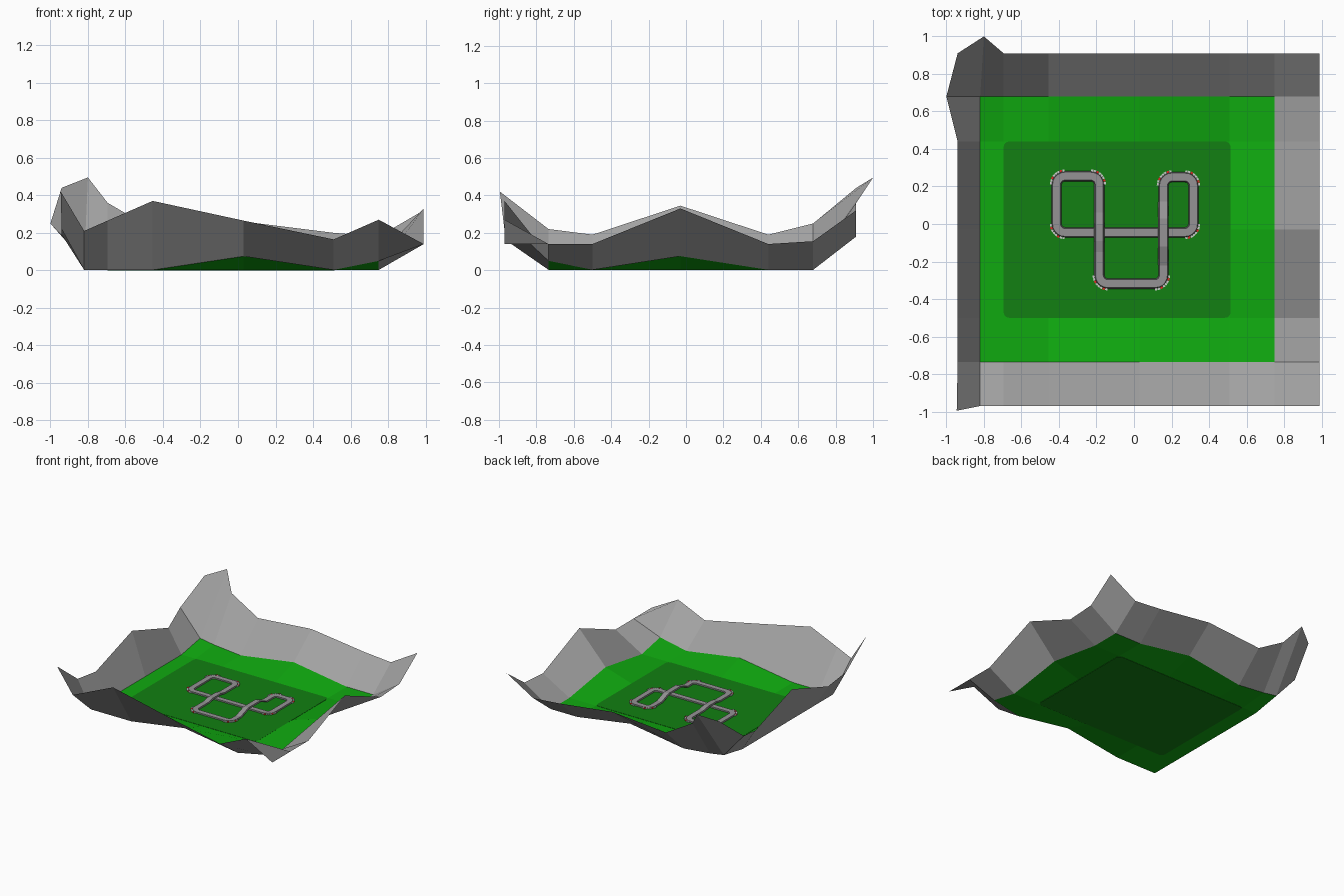
import bpy, bmesh, math
from mathutils import Vector

if "Cube" in bpy.data.objects:
    bpy.data.objects.remove(bpy.data.objects["Cube"])


def material(name, rgb):
    m = bpy.data.materials.new(name)
    m.diffuse_color = (*rgb, 1)
    m.use_nodes = True
    m.node_tree.nodes["Principled BSDF"].inputs["Base Color"].default_value = m.diffuse_color
    return m


ROCK = material("rock grey", (0.36, 0.36, 0.36))
GRASS = material("bright grass", (0.005, 0.40, 0.005))
INFIELD = material("dark grass", (0.006, 0.215, 0.006))
ROAD = material("road grey", (0.30, 0.29, 0.30))
EDGE = material("road edge", (0.12, 0.12, 0.12))
WHITE = material("kerb white", (0.60, 0.60, 0.60))
RED = material("kerb red", (0.75, 0.02, 0.02))


def finish(bm, name, mats, fix_normals=True):
    if fix_normals:
        bmesh.ops.recalc_face_normals(bm, faces=bm.faces)
    me = bpy.data.meshes.new(name)
    bm.to_mesh(me)
    bm.free()
    for m in mats:
        me.materials.append(m)
    ob = bpy.data.objects.new(name, me)
    bpy.context.collection.objects.link(ob)
    return ob


# Terrain height grid: outer ring of cells is the rock rim, the rest is grass
XS = [-.94, -.82, -.695, -.455, .03, .51, .75, .99]
YS = [-.97, -.735, -.5, -.03, .44, .68, .91]
HEIGHTS = [
    [.42, .21, .265, .37, .265, .165, .27, .14],
    [.22, 0, 0, 0, .075, 0, .05, .14],
    [.19, 0, 0, 0, 0, 0, 0, .14],
    [.345, 0, 0, 0, 0, 0, .075, .33],
    [.19, 0, 0, 0, 0, 0, 0, .14],
    [.25, .045, .025, 0, .075, 0, 0, .155],
    [.44, .495, .36, .22, .26, .20, .18, .32],
]
MOVED = {(0, 0): (-.945, -.995), (5, 0): (-1.0, .68), (6, 1): (-.80, 1.0)}


def terrain(name, want_rim, mat):
    bm = bmesh.new()
    verts = {}

    def vert(j, i):
        if (j, i) not in verts:
            x, y = MOVED.get((j, i), (XS[i], YS[j]))
            verts[j, i] = bm.verts.new((x, y, max(HEIGHTS[j][i], .002)))
        return verts[j, i]

    for j in range(len(YS) - 1):
        for i in range(len(XS) - 1):
            rim = j in (0, len(YS) - 2) or i in (0, len(XS) - 2)
            if rim == want_rim:
                bm.faces.new([vert(j, i), vert(j, i + 1),
                              vert(j + 1, i + 1), vert(j + 1, i)])
    return finish(bm, name, [mat], False)


terrain("rock_rim", True, ROCK)
terrain("grass_ground", False, GRASS)

# Infield: thin plate with rounded corners
bm = bmesh.new()
ring = []
R = .03
for cx, cy, a0 in ((.515 - R, .44 - R, 0), (-.695 + R, .44 - R, 90),
                   (-.695 + R, -.5 + R, 180), (.515 - R, -.5 + R, 270)):
    for k in range(5):
        a = math.radians(a0 + 22.5 * k)
        ring.append(bm.verts.new((cx + R * math.cos(a), cy + R * math.sin(a), 0)))
base = bm.faces.new(ring)
top = bmesh.ops.extrude_face_region(bm, geom=[base])["geom"]
bmesh.ops.translate(bm, vec=(0, 0, .004),
                    verts=[g for g in top if isinstance(g, bmesh.types.BMVert)])
finish(bm, "infield_plate", [INFIELD])

# Track centre line: corners of a closed loop that crosses itself twice
CORNERS = [Vector(p) for p in ((-.413, .255), (-.185, .255), (-.185, -.318), (.157, -.318),
                               (.157, .25), (.317, .25), (.317, -.045), (-.413, -.045))]
# Raised crossings, keyed by the corner they follow: (y, height)
BRIDGES = {1: [(.06, 0), (0, .012), (-.09, .012), (-.15, 0)],
           3: [(-.22, 0), (-.12, .035), (.03, .035), (.12, 0)]}
TURN = .045


def turn_dirs(n):
    p = CORNERS[n]
    d1 = (p - CORNERS[n - 1]).normalized()
    d2 = (CORNERS[(n + 1) % len(CORNERS)] - p).normalized()
    return p - d1 * TURN + d2 * TURN, d1, d2


def arc_point(n, radius, t):
    c, d1, d2 = turn_dirs(n)
    a = t * math.pi / 2
    return c + radius * (d1 * math.sin(a) - d2 * math.cos(a))


path = []
for n in range(len(CORNERS)):
    path += [(*arc_point(n, TURN, k / 5), 0) for k in range(6)]
    path += [(CORNERS[n].x, y, z) for y, z in BRIDGES.get(n, [])]

# Road: sweep a low trapezoid along the path
PROFILE = [(-.028, .003), (-.021, .012), (.021, .012), (.028, .003)]
bm = bmesh.new()
rings = []
for i, p in enumerate(path):
    q, r = path[i - 1], path[(i + 1) % len(path)]
    t = Vector((r[0] - q[0], r[1] - q[1])).normalized()
    rings.append([bm.verts.new((p[0] + t.y * s, p[1] - t.x * s, p[2] + h))
                  for s, h in PROFILE])
for i, a in enumerate(rings):
    b = rings[(i + 1) % len(rings)]
    for k in range(4):
        m = (k + 1) % 4
        f = bm.faces.new([a[k], a[m], b[m], b[k]])
        f.material_index = 0 if k == 1 else 1
finish(bm, "race_track", [ROAD, EDGE])

# Kerbs: small blocks around the outside of every turn, some of them red
bm = bmesh.new()
BLOCKS = 8
for n in range(len(CORNERS)):
    for k in range(BLOCKS):
        t0, t1 = (k + .08) / BLOCKS, (k + .92) / BLOCKS
        flat = [arc_point(n, TURN + o, t)
                for o, t in ((.024, t0), (.036, t0), (.036, t1), (.024, t1))]
        lo = [bm.verts.new((*p, .003)) for p in flat]
        hi = [bm.verts.new((*p, .011)) for p in flat]
        faces = [bm.faces.new(lo), bm.faces.new(hi)]
        for e in range(4):
            g = (e + 1) % 4
            faces.append(bm.faces.new([lo[e], lo[g], hi[g], hi[e]]))
        for f in faces:
            f.material_index = 1 if k % 4 == 2 else 0
finish(bm, "corner_kerbs", [WHITE, RED])
